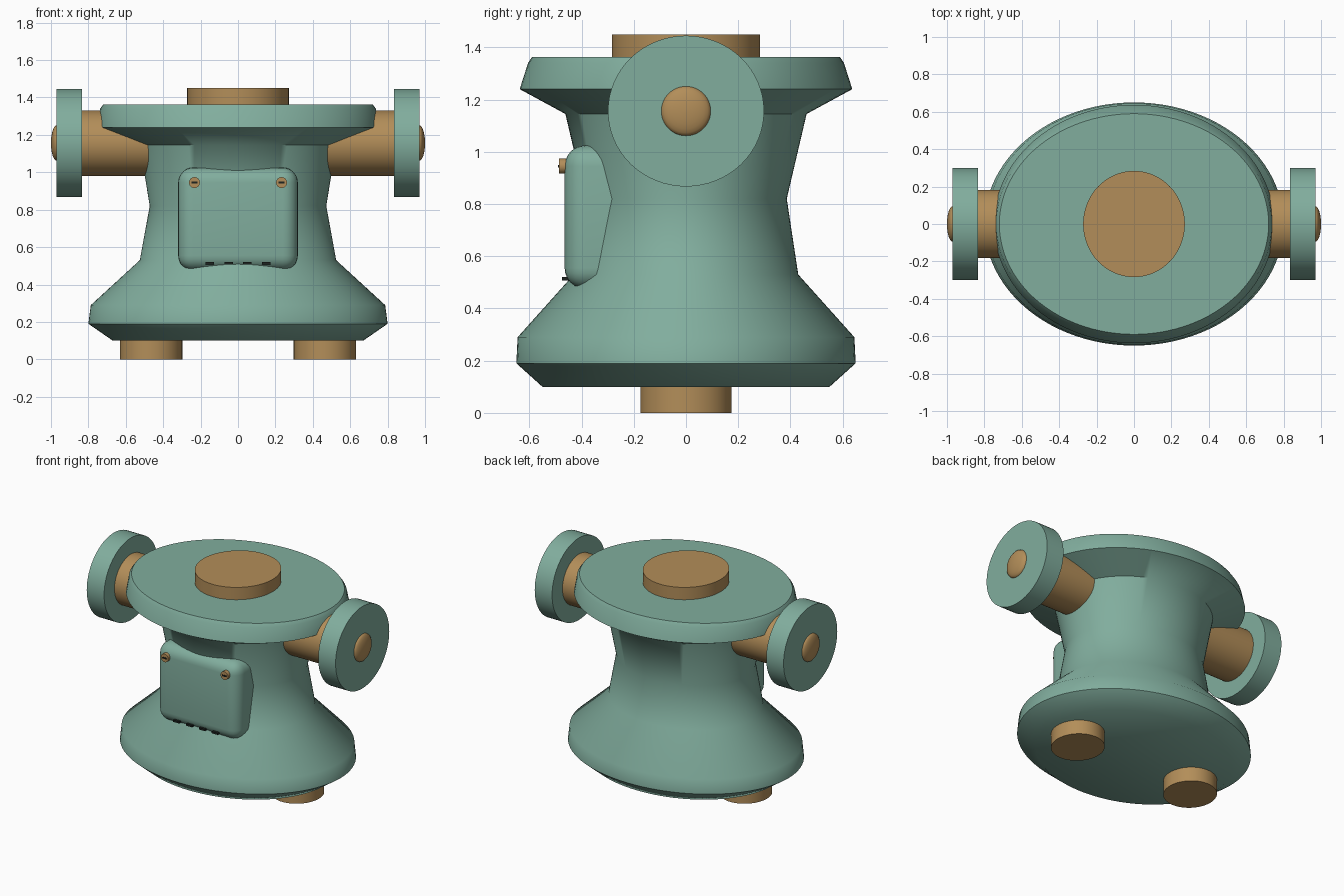
import bpy, bmesh, math
from mathutils import Matrix, Vector

if "Cube" in bpy.data.objects:
    bpy.data.objects.remove(bpy.data.objects["Cube"])


def material(name, color):
    m = bpy.data.materials.new(name)
    m.diffuse_color = (*color, 1)
    m.use_nodes = True
    m.node_tree.nodes["Principled BSDF"].inputs["Base Color"].default_value = m.diffuse_color
    return m


GREEN = material("green_paint", (0.22, 0.42, 0.34))
BRASS = material("brass", (0.45, 0.27, 0.10))
DARK = material("dark_slot", (0.012, 0.016, 0.014))


def finish(bm, name, mat, angle=35):
    bmesh.ops.recalc_face_normals(bm, faces=bm.faces[:])
    me = bpy.data.meshes.new(name)
    bm.to_mesh(me)
    bm.free()
    ob = bpy.data.objects.new(name, me)
    bpy.context.collection.objects.link(ob)
    me.materials.append(mat)
    bpy.ops.object.select_all(action='DESELECT')
    bpy.context.view_layer.objects.active = ob
    ob.select_set(True)
    bpy.ops.object.shade_smooth_by_angle(angle=math.radians(angle))
    return ob


def loft(name, rings, mat, segs=64, matrix=None, angle=35):
    """Stack of elliptical rings (half x, half y, z), capped at both ends."""
    bm = bmesh.new()
    loops = []
    for a, b, z in rings:
        loops.append([bm.verts.new((a * math.cos(2 * math.pi * i / segs),
                                    b * math.sin(2 * math.pi * i / segs), z))
                      for i in range(segs)])
    for lo, hi in zip(loops, loops[1:]):
        for i in range(segs):
            j = (i + 1) % segs
            bm.faces.new((lo[i], lo[j], hi[j], hi[i]))
    bm.faces.new(loops[0])
    bm.faces.new(loops[-1])
    if matrix:
        bm.transform(matrix)
    return finish(bm, name, mat, angle)


def box(name, lo, hi, mat):
    bm = bmesh.new()
    lo, hi = Vector(lo), Vector(hi)
    bmesh.ops.create_cube(bm, size=1, matrix=Matrix.Translation((lo + hi) / 2)
                          @ Matrix.Diagonal((*(hi - lo), 1)))
    return bm if mat is None else finish(bm, name, mat)


# Waisted oval body with flared base and top rim
loft("body", [(0.67, 0.55, 0.10), (0.80, 0.65, 0.19), (0.787, 0.645, 0.29),
              (0.525, 0.43, 0.53), (0.472, 0.386, 0.82), (0.525, 0.462, 1.145),
              (0.75, 0.637, 1.24), (0.737, 0.605, 1.34), (0.72, 0.59, 1.363)],
     GREEN, 96, angle=50)

# Neck disc on top
loft("neck_disc", [(0.272, 0.284, 1.30), (0.272, 0.284, 1.45)], BRASS)

# Feet, axles, shoulder wheels and hub caps on both sides
for s, side in ((1, "right"), (-1, "left")):
    loft(side + "_foot", [(0.167, 0.175, 0), (0.167, 0.175, 0.14)], BRASS,
         matrix=Matrix.Translation((s * 0.465, 0, 0)))
    outward = Matrix.Translation((0, 0, 1.156)) @ Matrix.Rotation(s * math.pi / 2, 4, 'Y')
    loft(side + "_axle", [(0.175, 0.183, 0.40), (0.175, 0.183, 0.86)], BRASS, matrix=outward)
    loft(side + "_wheel", [(0.289, 0.299, 0.835), (0.289, 0.299, 0.97)], GREEN, matrix=outward)
    dome = [(0.095 * math.cos(t), 0.095 * math.cos(t), 0.969 + 0.031 * math.sin(t))
            for t in (k * math.pi / 2 / 6.2 for k in range(7))]
    loft(side + "_hub_cap", [(0.095, 0.095, 0.95)] + dome, BRASS, matrix=outward)

# Rounded chest panel sunk into the body
bm = box("chest_panel", (-0.32, -0.465, 0.475), (0.32, -0.22, 1.025), None)
edges = [e for e in bm.edges if not all(v.co.y > -0.3 for v in e.verts)]
bmesh.ops.bevel(bm, geom=edges, offset=0.08, segments=6, profile=0.5, affect='EDGES')
finish(bm, "chest_panel", GREEN, 40)

# Slotted screws on the panel
for s, side in ((1, "right"), (-1, "left")):
    x = s * 0.233
    loft(side + "_screw", [(0.029, 0.029, 0.45), (0.029, 0.029, 0.486)], BRASS, 32,
         Matrix.Translation((x, 0, 0.945)) @ Matrix.Rotation(math.pi / 2, 4, 'X'))
    box(side + "_screw_slot", (x - 0.016, -0.490, 0.94), (x + 0.016, -0.48, 0.95), DARK)

# Row of vent slots along the lower edge of the panel
for i in range(4):
    x = -0.15 + 0.1 * i
    box("vent_slot_%d" % (i + 1), (x - 0.023, -0.474, 0.507), (x + 0.023, -0.43, 0.520), DARK)
